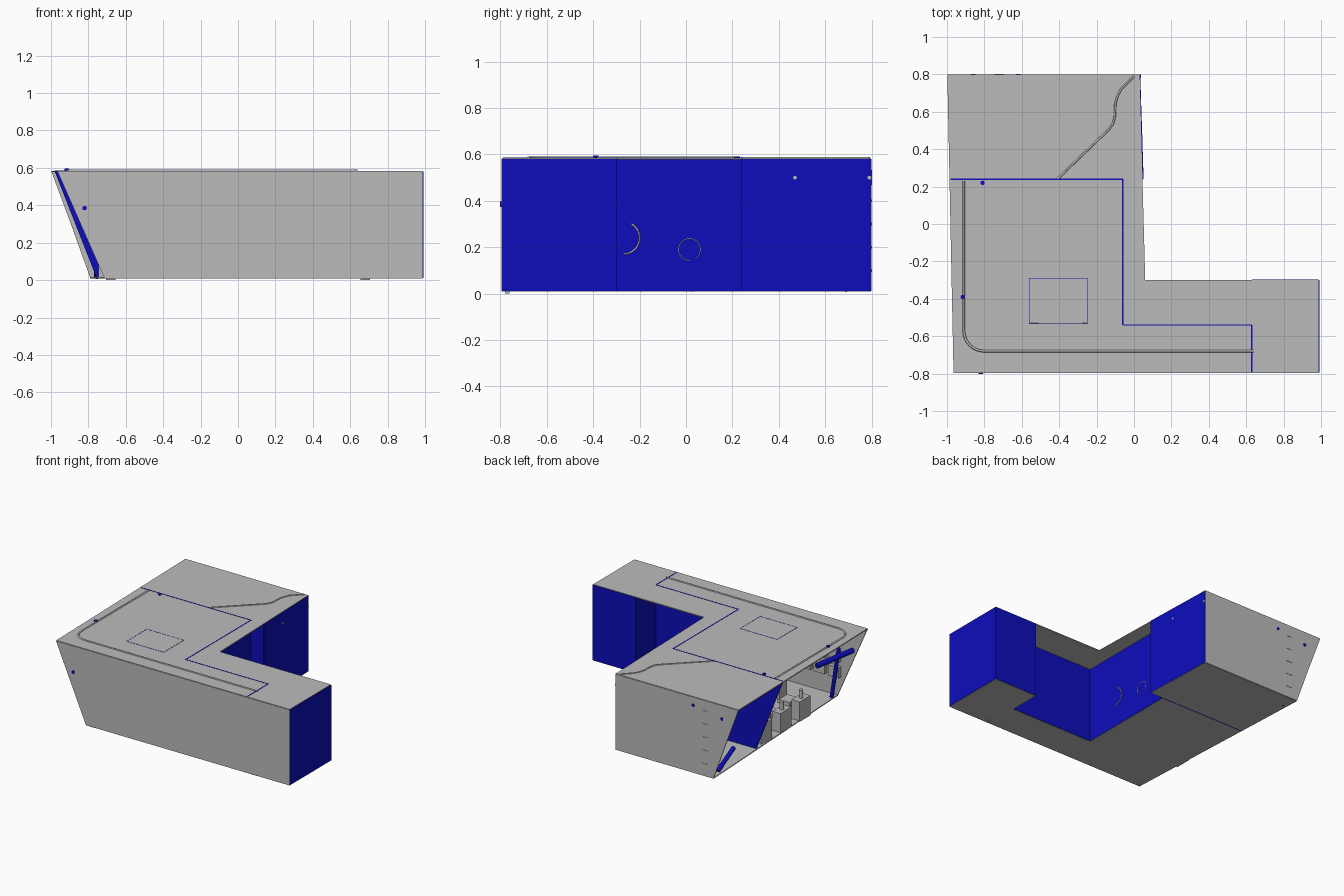
import bpy, bmesh, math
from mathutils import Vector

if "Cube" in bpy.data.objects:
    bpy.data.objects.remove(bpy.data.objects["Cube"])


def material(name, rgb):
    m = bpy.data.materials.new(name)
    m.use_nodes = True
    m.diffuse_color = (*rgb, 1)
    m.node_tree.nodes["Principled BSDF"].inputs["Base Color"].default_value = (*rgb, 1)
    return m


GREY = material("light grey", (0.5, 0.5, 0.5))
BLUE = material("deep blue", (0.004, 0.004, 0.5))

LOW, HIGH, THICK = 0.012, 0.581, 0.007


def finish(name, bm, mat):
    me = bpy.data.meshes.new(name)
    bmesh.ops.recalc_face_normals(bm, faces=bm.faces)
    bm.to_mesh(me)
    bm.free()
    me.materials.append(mat)
    ob = bpy.data.objects.new(name, me)
    bpy.context.collection.objects.link(ob)
    return ob


def panel(name, points, mat, thick=THICK):
    """Flat plate, thickened evenly about its own plane."""
    bm = bmesh.new()
    face = bm.faces.new([bm.verts.new(p) for p in points])
    face.normal_update()
    n = face.normal.copy()
    bmesh.ops.translate(bm, verts=bm.verts, vec=-n * thick / 2)
    ext = bmesh.ops.extrude_face_region(bm, geom=[face], use_keep_orig=True)
    moved = [v for v in ext["geom"] if isinstance(v, bmesh.types.BMVert)]
    bmesh.ops.translate(bm, verts=moved, vec=n * thick)
    return finish(name, bm, mat)


def wall(name, a, b, mat, low=LOW, high=HIGH):
    return panel(name, [(*a, low), (*b, low), (*b, high), (*a, high)], mat)


def box(name, centre, size, mat):
    bm = bmesh.new()
    bmesh.ops.create_cube(bm, size=1)
    bmesh.ops.scale(bm, vec=size, verts=bm.verts)
    bmesh.ops.translate(bm, vec=centre, verts=bm.verts)
    return finish(name, bm, mat)


def rod(name, a, b, radius, mat, sides=12):
    a, b = Vector(a), Vector(b)
    bm = bmesh.new()
    bmesh.ops.create_cone(bm, cap_ends=True, segments=sides, radius1=radius,
                          radius2=radius, depth=(b - a).length)
    bmesh.ops.rotate(bm, verts=bm.verts,
                     matrix=Vector((0, 0, 1)).rotation_difference(b - a).to_matrix())
    bmesh.ops.translate(bm, vec=(a + b) / 2, verts=bm.verts)
    return finish(name, bm, mat)


def pipe(name, points, radius, mat, closed=False):
    cu = bpy.data.curves.new(name, "CURVE")
    cu.dimensions = "3D"
    cu.bevel_depth = radius
    cu.bevel_resolution = 1
    cu.use_fill_caps = True
    sp = cu.splines.new("POLY")
    sp.points.add(len(points) - 1)
    for p, co in zip(sp.points, points):
        p.co = (*co, 1)
    sp.use_cyclic_u = closed
    cu.materials.append(mat)
    ob = bpy.data.objects.new(name, cu)
    bpy.context.collection.objects.link(ob)
    return ob


# Roof covers the whole L; floor is cut back to the recessed walls
roof = [(-0.998, 0.797), (0.03, 0.797), (0.06, -0.3), (0.987, -0.3),
        (0.987, -0.793), (-0.965, -0.793)]
floor = [(-0.79, 0.797), (0.03, 0.797), (0.05, 0.24), (-0.06, 0.24), (-0.06, -0.54),
         (0.63, -0.54), (0.63, -0.3), (0.987, -0.3), (0.987, -0.793), (-0.715, -0.793)]
panel("roof", [(x, y, 0.581) for x, y in roof], GREY)
panel("floor", [(x, y, LOW) for x, y in floor], GREY)

# Long grey walls with raked ends
panel("front_wall", [(-0.715, -0.793, LOW), (0.987, -0.793, LOW),
                     (0.987, -0.793, HIGH), (-0.965, -0.793, HIGH)], GREY)
panel("back_wall", [(-0.79, 0.797, LOW), (0.03, 0.797, LOW), (0.03, 0.797, HIGH),
                    (-0.998, 0.797, HIGH), (-0.89, 0.797, 0.29)], GREY)

# Blue end walls and recessed walls of the inner corner
path = [(0.987, -0.793), (0.987, -0.3), (0.63, -0.3), (0.63, -0.54),
        (-0.06, -0.54), (-0.06, 0.24), (0.048, 0.24), (0.03, 0.797)]
names = ["end_wall", "end_room_side", "end_room_return", "recessed_side_wall",
         "recessed_end_wall", "rear_room_return", "rear_room_wall"]
for name, a, b in zip(names, path, path[1:]):
    wall(name, a, b, BLUE)

# Blue partitions, their upper edges just showing in the roof
panel("rear_partition", [(-0.755, 0.24, 0.008), (-0.06, 0.24, 0.008),
                         (-0.06, 0.24, 0.586), (-0.982, 0.24, 0.586)], BLUE)
wall("end_partition", (0.63, -0.789), (0.63, -0.54), BLUE)
for name, a, b in (("roof_seam_side", (-0.06, 0.24), (-0.06, -0.54)),
                   ("roof_seam_front", (-0.06, -0.54), (0.63, -0.54)),
                   ("roof_seam_end", (0.63, -0.54), (0.63, -0.79))):
    wall(name, a, b, BLUE, 0.57, 0.586)

# Roof hatch outline
hatch = [(-0.56, -0.53), (-0.25, -0.53), (-0.25, -0.29), (-0.56, -0.29)]
pipe("roof_hatch_outline", [(x, y, 0.584) for x, y in hatch], 0.002, BLUE, True)

# Roof conduits
corner = [(-0.8 - 0.11 * math.cos(t), -0.57 - 0.11 * math.sin(t), 0.584)
          for t in [i * math.pi / 16 for i in range(9)]]
pipe("long_conduit", [(-0.91, 0.23, 0.584)] + corner + [(0.64, -0.68, 0.584)], 0.007, GREY)
bend = [(0.0, 0.79), (-0.07, 0.72), (-0.09, 0.68), (-0.1, 0.64), (-0.103, 0.57),
        (-0.113, 0.535), (-0.135, 0.505), (-0.41, 0.24)]
pipe("rear_conduit", [(x, y, 0.584) for x, y in bend], 0.006, GREY)

# Small blue fittings
for name, a, b in (("roof_knob_front", (-0.915, -0.39, 0.58), (-0.915, -0.39, 0.596)),
                   ("roof_knob_rear", (-0.81, 0.22, 0.58), (-0.81, 0.22, 0.59)),
                   ("front_knob", (-0.82, -0.79, 0.385), (-0.82, -0.802, 0.385)),
                   ("back_knob_inner", (-0.62, 0.79, 0.52), (-0.62, 0.803, 0.52)),
                   ("back_knob_outer", (-0.86, 0.79, 0.48), (-0.86, 0.803, 0.48))):
    rod(name, a, b, 0.012, BLUE)

# Ladder rungs on the back wall and feet below the floor
for i in range(5):
    box("back_rung", (-0.72, 0.8, 0.1 + i * 0.1), (0.05, 0.006, 0.012), GREY)
for x in (-0.68, 0.68):
    box("foot", (x, -0.77, 0.005), (0.05, 0.02, 0.01), GREY)

# Round trims and fixtures showing on the recessed end wall
arc = [(-0.055, -0.27 + 0.07 * math.sin(t), 0.24 - 0.07 * math.cos(t))
       for t in [i * math.pi / 12 for i in range(11)]]
pipe("wall_crescent", arc, 0.004, GREY)
ring = [(-0.056, 0.015 + 0.047 * math.cos(t), 0.19 + 0.047 * math.sin(t))
        for t in [i * math.pi / 12 for i in range(24)]]
pipe("wall_ring", ring, 0.002, GREY, True)
box("wall_post", (-0.056, 0.03, 0.115), (0.006, 0.024, 0.21), BLUE)
for y in (0.47, 0.79):
    x = 0.048 - (y - 0.24) * 0.032
    rod("wall_lamp", (x, y, 0.5), (x + 0.006, y, 0.5), 0.008, GREY)

# Interior: rail and posts at the open raked side
rod("window_rail", (-0.87, -0.75, 0.41), (-0.8, -0.42, 0.4), 0.02, BLUE)
rod("rail_post", (-0.7, -0.74, LOW), (-0.76, -0.74, 0.4), 0.014, BLUE)
rod("rear_brace", (-0.755, 0.7, 0.02), (-0.75, 0.5, 0.12), 0.016, BLUE)

# Interior: consoles, seats and wall panels
for y in (0.1, -0.13, -0.36):
    rod("seat_base", (-0.6, y, LOW), (-0.6, y, 0.1), 0.025, GREY)
    box("seat", (-0.6, y, 0.11), (0.1, 0.1, 0.03), GREY)
    box("seat_back", (-0.55, y, 0.18), (0.02, 0.09, 0.13), GREY)
    box("console", (-0.71, y, 0.085), (0.07, 0.13, 0.15), GREY)
    rod("console_stalk", (-0.71, y, 0.15), (-0.71, y, 0.22), 0.015, GREY)
for i in range(3):
    for j in range(2):
        box("wall_equipment", (-0.7 + i * 0.12, -0.775, 0.2 + j * 0.12),
            (0.09, 0.03, 0.08), GREY)
